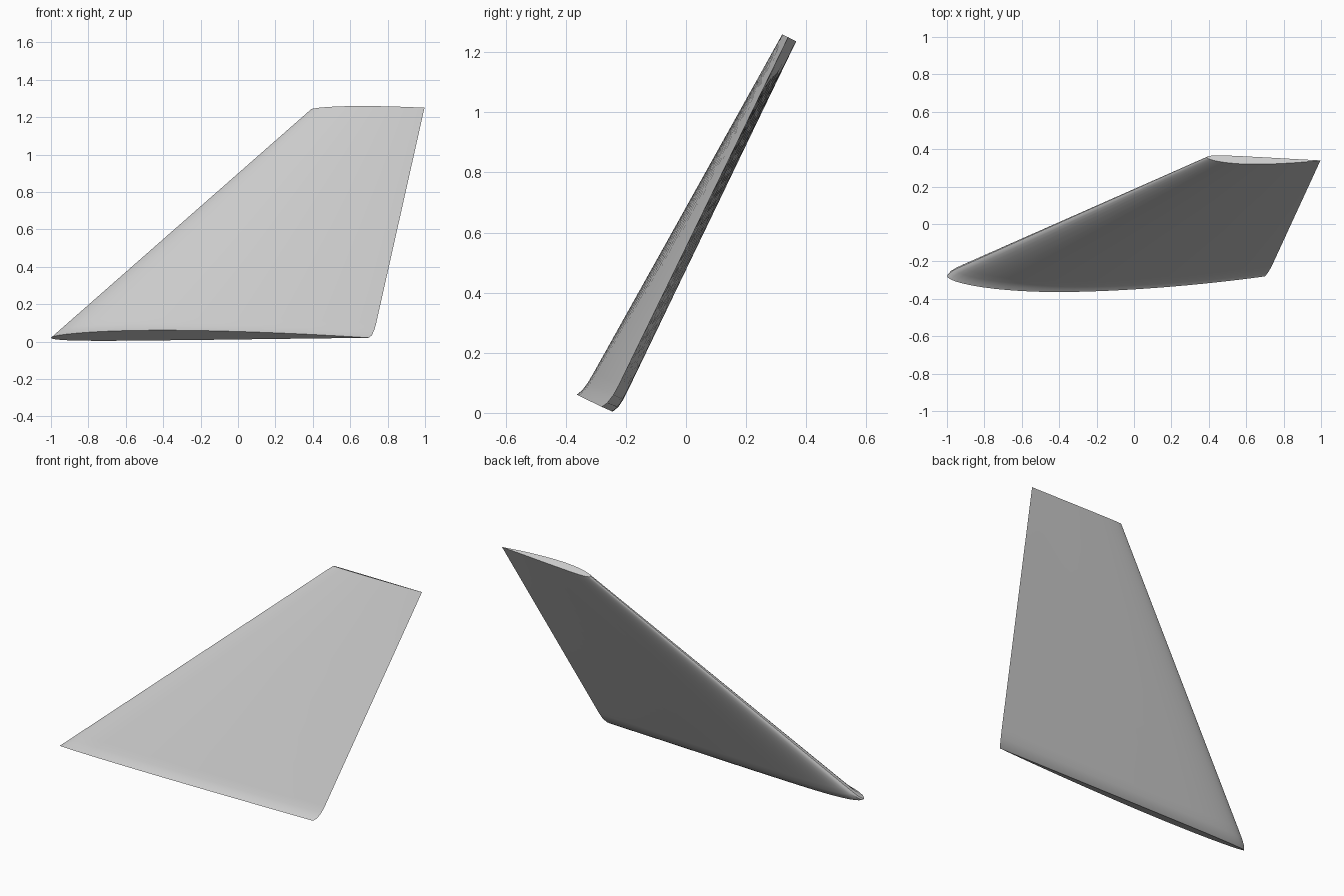
import bpy, bmesh, math
from mathutils import Vector

cube = bpy.data.objects.get("Cube")
if cube:
    bpy.data.objects.remove(cube)

grey = bpy.data.materials.new("light grey")
grey.use_nodes = True
colour = (0.6, 0.6, 0.6, 1)
grey.diffuse_color = colour
grey.node_tree.nodes["Principled BSDF"].inputs["Base Color"].default_value = colour

# Cambered aerofoil: chord fraction and height above the chord
CAMBER, PEAK, THICK = 0.019, 0.4, 0.075
STEPS = 28


def aerofoil(side, u):
    half = 5 * THICK * (0.2969 * math.sqrt(u) - 0.126 * u - 0.3516 * u**2
                        + 0.2843 * u**3 - 0.1036 * u**4)
    if u < PEAK:
        mean = CAMBER / PEAK**2 * (2 * PEAK * u - u * u)
    else:
        mean = CAMBER / (1 - PEAK)**2 * (1 - 2 * PEAK + 2 * PEAK * u - u * u)
    return u, mean + side * half


spacing = [(1 - math.cos(math.pi * i / STEPS)) / 2 for i in range(STEPS + 1)]
profile = [aerofoil(1, u) for u in reversed(spacing)]
profile += [aerofoil(-1, u) for u in spacing[1:-1]]

# Leading and trailing edge of each section, from flared root to tip
sections = [
    ((-1.0, -0.277, 0.02), (0.70, -0.28, 0.02)),
    ((-0.983, -0.259, 0.035), (0.715, -0.262, 0.033)),
    ((-0.955, -0.242, 0.06), (0.728, -0.241, 0.06)),
    ((-0.915, -0.224, 0.095), (0.738, -0.222, 0.095)),
    ((0.39, 0.357, 1.241), (0.997, 0.34, 1.25)),
]
outward = Vector((0, -0.903, 0.43))

# Loft the winglet and cap both ends
bm = bmesh.new()
rings = []
for lead, trail in sections:
    lead, chord = Vector(lead), Vector(trail) - Vector(lead)
    rings.append([bm.verts.new(lead + chord * u + outward * (h * chord.length))
                  for u, h in profile])
for low, high in zip(rings, rings[1:]):
    for i in range(len(low)):
        j = (i + 1) % len(low)
        bm.faces.new((low[i], low[j], high[j], high[i])).smooth = True
bm.faces.new(rings[0])
bm.faces.new(rings[-1])
bmesh.ops.recalc_face_normals(bm, faces=bm.faces)

mesh = bpy.data.meshes.new("winglet")
bm.to_mesh(mesh)
bm.free()
mesh.materials.append(grey)
winglet = bpy.data.objects.new("winglet", mesh)
bpy.context.collection.objects.link(winglet)
bpy.context.view_layer.objects.active = winglet
winglet.select_set(True)
bpy.ops.object.shade_smooth_by_angle(angle=math.radians(35))
